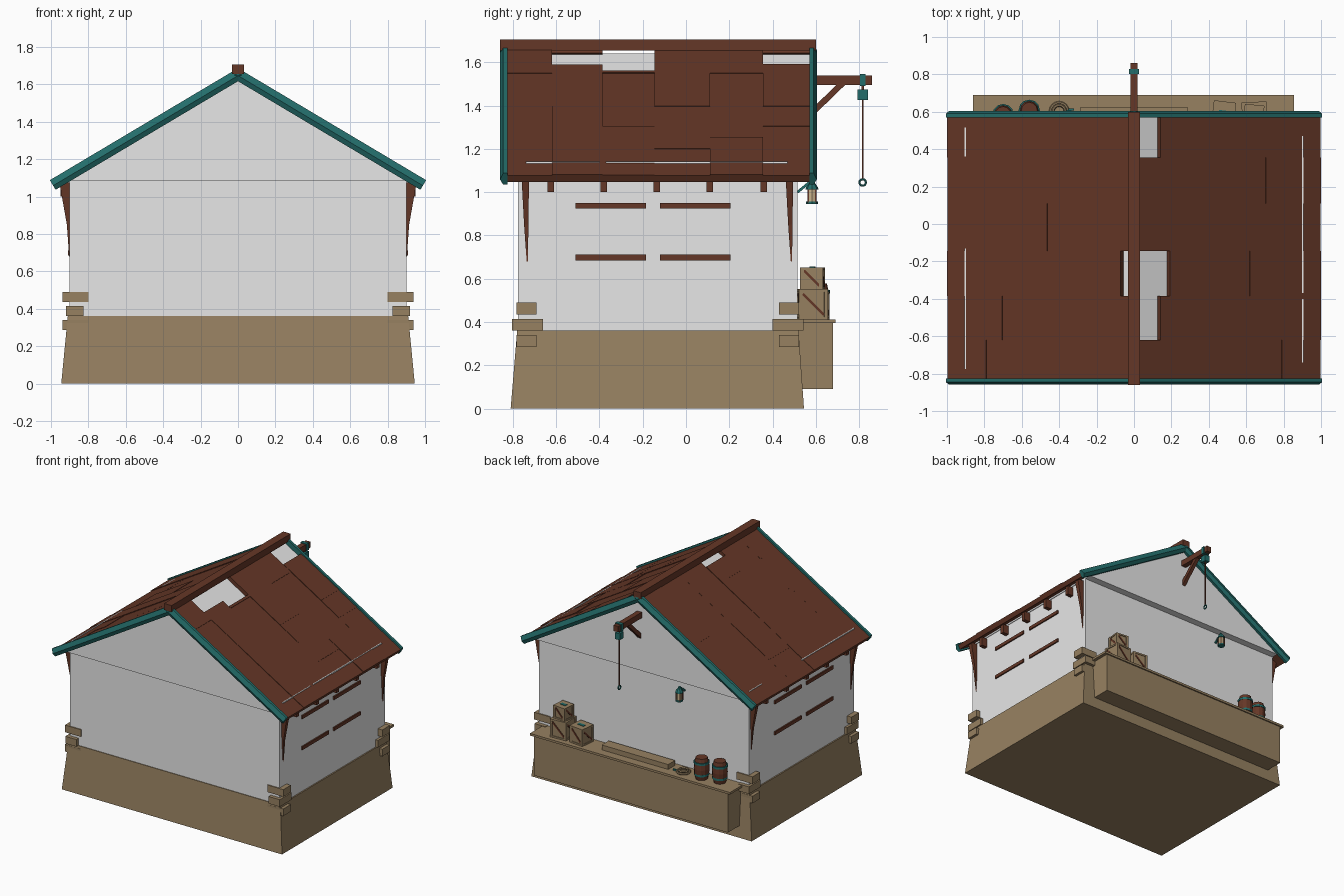
import bpy, bmesh, math, random
from mathutils import Matrix, Vector

random.seed(4)
if "Cube" in bpy.data.objects:
    bpy.data.objects.remove(bpy.data.objects["Cube"])


def material(name, rgb):
    m = bpy.data.materials.new(name)
    m.use_nodes = True
    col = (*rgb, 1)
    m.diffuse_color = col
    m.node_tree.nodes["Principled BSDF"].inputs["Base Color"].default_value = col
    return m


PLASTER = material("pale plaster", (0.8, 0.8, 0.8))
STONE = material("tan stone and timber", (0.31, 0.22, 0.12))
WOOD = material("red brown wood", (0.13, 0.038, 0.02))
TEAL = material("teal trim", (0.017, 0.155, 0.147))
GLOW = material("lantern glass", (0.6, 0.46, 0.27))


def finish(name, bm, mat):
    bmesh.ops.recalc_face_normals(bm, faces=bm.faces)
    me = bpy.data.meshes.new(name)
    bm.to_mesh(me)
    bm.free()
    me.materials.append(mat)
    ob = bpy.data.objects.new(name, me)
    bpy.context.collection.objects.link(ob)
    return ob


def add_box(bm, x, y, z, frame=Matrix()):
    size = Matrix.Diagonal((x[1] - x[0], y[1] - y[0], z[1] - z[0], 1))
    mid = Matrix.Translation((sum(x) / 2, sum(y) / 2, sum(z) / 2))
    bmesh.ops.create_cube(bm, size=1, matrix=frame @ mid @ size)


def boxes(name, mat, items, frame=Matrix()):
    bm = bmesh.new()
    for x, y, z in items:
        add_box(bm, x, y, z, frame)
    return finish(name, bm, mat)


def loft(name, mat, rings):
    """Skin closed rings of equal point count and cap both ends."""
    bm = bmesh.new()
    vs = [[bm.verts.new(p) for p in ring] for ring in rings]
    n = len(vs[0])
    for a, b in zip(vs, vs[1:]):
        for i in range(n):
            bm.faces.new((a[i], a[(i + 1) % n], b[(i + 1) % n], b[i]))
    bm.faces.new(vs[0])
    bm.faces.new(vs[-1])
    return finish(name, bm, mat)


def rect(x0, x1, y0, y1, z):
    return [(x0, y0, z), (x1, y0, z), (x1, y1, z), (x0, y1, z)]


def lathe(name, mat, profile, center, sides=12):
    cx, cy, cz = center
    rings = [[(cx + r * math.cos(i * math.tau / sides), cy + r * math.sin(i * math.tau / sides), cz + z)
              for i in range(sides)] for r, z in profile]
    return loft(name, mat, rings)


def bar(name, mat, p, q, w):
    p, q = Vector(p), Vector(q)
    frame = Matrix.Translation(p) @ (q - p).to_track_quat('Z', 'Y').to_matrix().to_4x4()
    return boxes(name, mat, [((-w, w), (-w, w), (0, (q - p).length))], frame)


def ring(name, mat, center, major, minor, upright=False):
    bpy.ops.mesh.primitive_torus_add(location=center, major_radius=major, minor_radius=minor,
                                     major_segments=16, minor_segments=6,
                                     rotation=(0, math.pi / 2 if upright else 0, 0))
    ob = bpy.context.object
    ob.name = name
    ob.data.materials.append(mat)


# Battered base, walls and overhanging gable block
loft("stone_base", STONE, [rect(-.945, .945, -.81, .545, 0), rect(-.91, .91, -.78, .52, .36)])
boxes("walls", PLASTER, [((-.9, .9), (-.775, .515), (.36, 1.085))])
gable = [(-.9, 1.085), (.9, 1.085), (.9, 1.107), (0, 1.64), (-.9, 1.107)]
loft("gable_block", PLASTER, [[(x, y, z) for x, z in gable] for y in (-.825, .57)])

# Corner stones
for sx in (-1, 1):
    for sy in (-1, 1):
        frame = Matrix.Translation((0, -.13, 0)) @ Matrix.Diagonal((sx, sy, 1, 1))
        boxes("corner_stones", STONE, [
            ((.8, .937), (.56, .653), (.435, .49)),
            ((.825, .92), (.53, .673), (.36, .415)),
            ((.8, .937), (.56, .653), (.285, .34))], frame)

# Roof slopes built from uneven panels, with missing patches at the ridge
ANGLE = math.atan(.595)
LENGTH = .998 / math.cos(ANGLE)
COLS = [-.84, -.62, -.385, -.145, .11, .355, .575]
STARTS = {1: [0, .14, .19, 0, 0, .14], -1: [0, 0, .07, 0, 0, 0]}
for s in (-1, 1):
    frame = Matrix.Translation((0, 0, 1.672)) @ Matrix.Diagonal((s, 1, 1, 1)) @ Matrix.Rotation(ANGLE, 4, 'Y')
    panels = []
    for i, start in enumerate(STARTS[s]):
        cuts = [start / math.cos(ANGLE), .24 + .3 * (i % 2), .92 - .1 * (i % 3), LENGTH]
        for a, b in zip(cuts, cuts[1:]):
            lift = random.uniform(-.003, .004)
            panels.append(((a, b), (COLS[i], COLS[i + 1]), (-.035, lift)))
    boxes("roof_panels", WOOD, panels, frame)
    # Faceted barge boards along both gable ends
    for y, d in ((-.825, -1), (.57, 1)):
        prof = [(0, -.048), (.02, -.048), (.034, -.022), (.02, .012), (0, .012)]
        loft("barge_board", TEAL, [[frame @ Vector((u, y + d * o, n)) for o, n in prof]
                                   for u in (-.005, LENGTH + .002)])
    # Wall head showing through the roof
    spans = [(-.775, -.13), (.36, .515)] if s < 0 else [(-.74, -.4), (-.37, .47)]
    boxes("wall_head", PLASTER, [(sorted((s * .897, s * .905)), y, (1.08, 1.141)) for y in spans])

boxes("ridge_beam", WOOD, [((-.032, .032), (-.86, .6), (1.655, 1.705))])

# Side details: rafter tails, tapered braces, wall slats
for s in (-1, 1):
    frame = Matrix.Diagonal((s, 1, 1, 1))
    boxes("rafter_tails", WOOD, [((.89, .95), (y - .015, y + .015), (1.0, 1.07))
                                 for y in (-.625, -.38, -.135, .11, .36)], frame)
    boxes("wall_slats", WOOD, [((.895, .91), y, (z, z + .026))
                               for y in ((-.51, -.185), (-.12, .205)) for z in (.685, .925)], frame)
    for y in (-.74, .48):
        top = rect(.895, .955, y - .02, y + .015, 1.075)
        mid = rect(.895, .915, y - .008, y + .012, .85)
        tip = rect(.895, .903, y + .004, y + .01, .68)
        loft("eave_brace", WOOD, [[frame @ Vector(p) for p in r] for r in (tip, mid, top)])

# Loading platform on the back
boxes("platform_body", STONE, [((-.835, .83), (.5, .68), (.09, .395))])
boxes("platform_top", STONE, [((-.86, .855), (.5, .69), (.395, .412))])
boxes("plank_stack", STONE, [((-.285, .285), (.54, .625), (.41, .45))])


def crate(cx, cy, z, w, h, turn):
    frame = Matrix.Translation((cx, cy, z)) @ Matrix.Rotation(turn, 4, 'Z')
    r, e, t = w / 2, .012, .005
    boxes("crate_body", STONE, [((-r, r), (-r, r), (0, h))], frame)
    trim = []
    for k in range(4):
        f = frame @ Matrix.Rotation(k * math.pi / 2, 4, 'Z')
        bm = bmesh.new()
        out = (-r - t, -r)
        for zz in ((0, e), (h - e, h)):
            add_box(bm, (-r - t, r + t), out, zz, f)
        for xx in ((-r - t, -r + e), (r - e, r + t)):
            add_box(bm, xx, out, (0, h), f)
        finish("crate_frame", bm, STONE)
        g = f @ Matrix.Translation((0, 0, h / 2)) @ Matrix.Rotation(math.pi / 4, 4, 'Y')
        boxes("crate_diagonal", WOOD, [((-r * 1.1, r * 1.1), (-r - .004, -r), (-.006, .006))], g)
    boxes("crate_strap", TEAL, [((-r * .5, r * .5), (-.012, .012), (h, h + .004))], frame)


crate(.645, .585, .412, .125, .14, .05)
crate(.64, .585, .553, .095, .1, -.1)
crate(.48, .595, .412, .11, .13, -.12)

# Barrels with hoops
for x, y in ((-.7, .585), (-.56, .608)):
    lathe("barrel", WOOD, [(.043, 0), (.053, .045), (.056, .082), (.053, .12), (.043, .165)], (x, y, .412))
    for z, r in ((.03, .054), (.12, .057)):
        lathe("barrel_hoop", TEAL, [(r, 0), (r, .016)], (x, y, .412 + z))

# Rope coil and hook
for k in range(2):
    ring("rope_coil", STONE, (-.4, .602, .42 + k * .012), .047 - k * .014, .008)
boxes("loose_hook", TEAL, [((-.36, -.32), (.607, .618), (.412, .424))])

# Hoist: beam, brace, pulley and rope
boxes("hoist_beam", WOOD, [((-.02, .02), (.5, .86), (1.495, 1.54))])
bar("hoist_brace", WOOD, (0, .56, 1.345), (0, .725, 1.505), .014)
boxes("hoist_band", TEAL, [((-.026, .026), (.803, .83), (1.49, 1.546))])
boxes("pulley_block", TEAL, [((-.02, .02), (.792, .84), (1.425, 1.475))])
bar("pulley_pin", WOOD, (0, .816, 1.47), (0, .816, 1.5), .006)
bar("hoist_rope", WOOD, (0, .816, 1.06), (0, .816, 1.43), .004)
ring("hoist_ring", TEAL, (0, .816, 1.045), .015, .005, True)

# Hanging lantern
LX, LY = -.35, .582
bar("lantern_bracket", TEAL, (LX, .515, 1.0), (LX, LY, 1.055), .006)
lathe("lantern_glass", GLOW, [(.021, .955), (.021, 1.015)], (LX, LY, 0), 8)
lathe("lantern_foot", TEAL, [(.027, .945), (.027, .957)], (LX, LY, 0), 8)
lathe("lantern_cap", TEAL, [(.03, 1.012), (.028, 1.022), (.008, 1.05)], (LX, LY, 0), 8)
for k in range(4):
    a = math.pi / 4 + k * math.pi / 2
    x, y = LX + .024 * math.cos(a), LY + .024 * math.sin(a)
    bar("lantern_post", WOOD, (x, y, .95), (x, y, 1.015), .003)
